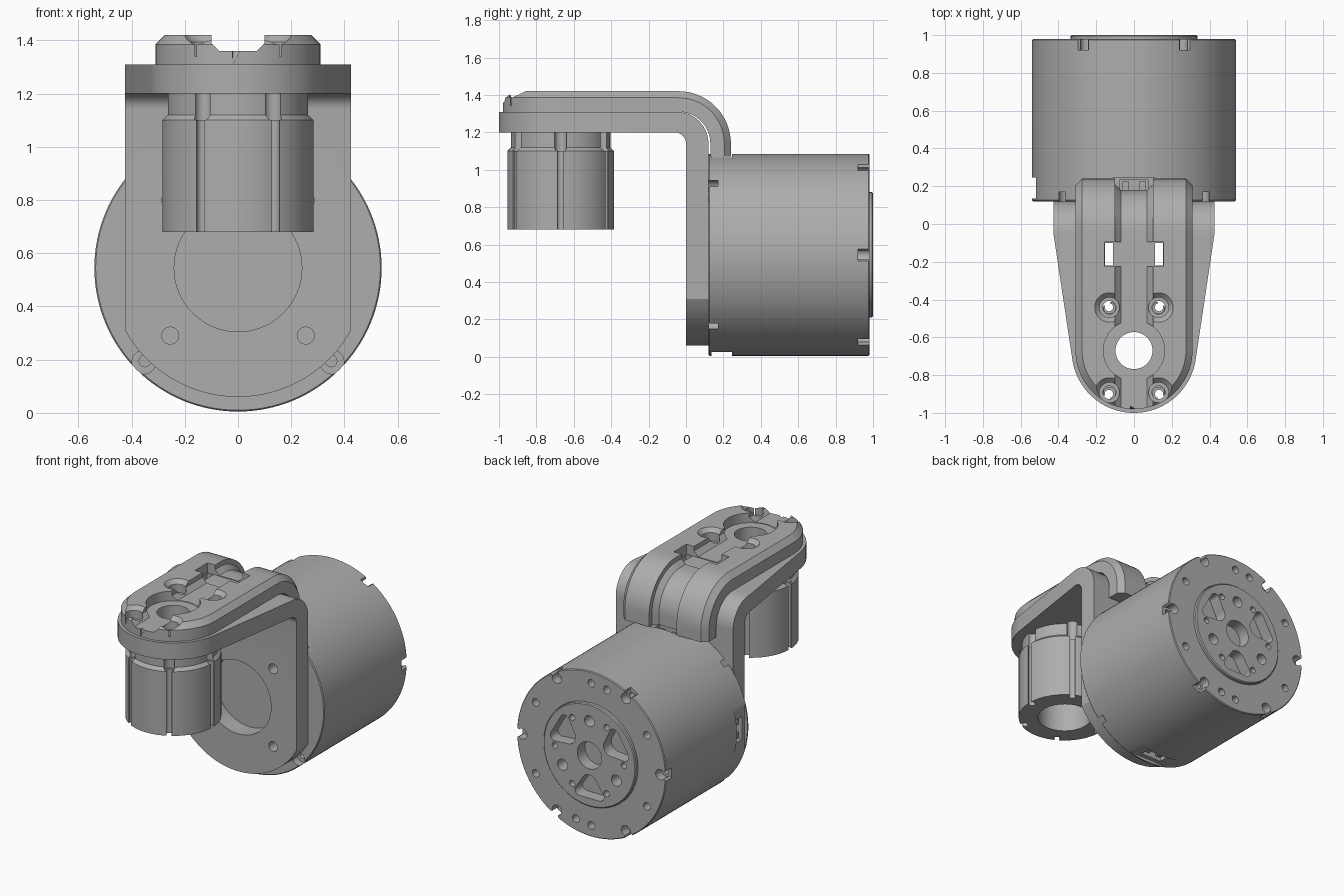
import bpy, bmesh
from math import sin, cos, radians, pi

cube = bpy.data.objects.get("Cube")
if cube:
    bpy.data.objects.remove(cube, do_unlink=True)

grey = bpy.data.materials.new("machined grey")
grey.use_nodes = True
grey.diffuse_color = (0.42, 0.42, 0.42, 1)
grey.node_tree.nodes["Principled BSDF"].inputs["Base Color"].default_value = grey.diffuse_color

DRUM_Z = 0.545   # height of the drum axis
ARM_Y = -0.67    # position of the vertical output axis


def make(name, bm):
    bmesh.ops.recalc_face_normals(bm, faces=bm.faces)
    mesh = bpy.data.meshes.new(name)
    bm.to_mesh(mesh)
    bm.free()
    mesh.materials.append(grey)
    ob = bpy.data.objects.new(name, mesh)
    bpy.context.collection.objects.link(ob)
    return ob


def loft(name, rings):
    """Skin a list of closed rings and cap both ends."""
    bm = bmesh.new()
    loops = [[bm.verts.new(p) for p in ring] for ring in rings]
    n = len(loops[0])
    for a, b in zip(loops, loops[1:]):
        for i in range(n):
            bm.faces.new((a[i], a[(i + 1) % n], b[(i + 1) % n], b[i]))
    bm.faces.new(loops[0])
    bm.faces.new(loops[-1])
    return make(name, bm)


def place(axis, a, b, h):
    return {"x": (h, a, b), "y": (a, h, b), "z": (a, b, h)}[axis]


def prism(name, pts, axis, lo, hi):
    return loft(name, [[place(axis, a, b, h) for a, b in pts] for h in (lo, hi)])


def arc(ca, cb, r, start, end, n=16):
    angles = [radians(start + (end - start) * i / n) for i in range(n + 1)]
    return [(ca + r * cos(t), cb + r * sin(t)) for t in angles]


def cyl(name, axis, ca, cb, r, lo, hi, n=32):
    return prism(name, arc(ca, cb, r, 0, 360, n)[:-1], axis, lo, hi)


def turned(name, axis, ca, cb, profile, n=96):
    """Solid of revolution from (radius, position) pairs."""
    return loft(name, [[place(axis, a, b, h) for a, b in arc(ca, cb, r, 0, 360, n)[:-1]]
                       for r, h in profile])


def box(name, x0, x1, y0, y1, z0, z1):
    return prism(name, [(x0, y0), (x1, y0), (x1, y1), (x0, y1)], "z", z0, z1)


def boolean(target, cutter, operation="DIFFERENCE"):
    cutter.hide_render = True
    mod = target.modifiers.new("cut", "BOOLEAN")
    mod.operation, mod.solver, mod.object = operation, "EXACT", cutter
    bpy.context.view_layer.objects.active = target
    bpy.ops.object.modifier_apply(modifier=mod.name)
    bpy.data.objects.remove(cutter, do_unlink=True)


def polar(r, deg, ca=0, cb=DRUM_Z):
    return ca + r * cos(radians(deg)), cb + r * sin(radians(deg))


# Motor drum with a slim chamfer at both rims
drum = turned("motor_drum", "y", 0, DRUM_Z,
              [(0.535, 0.12), (0.54, 0.126), (0.54, 0.975), (0.535, 0.98)], 128)
for k in range(6):
    # Screw notches round the back rim
    for r, w in ((0.5, 0.034), (0.55, 0.034)):
        boolean(drum, cyl("notch", "y", *polar(r, 60 * k), w, 0.92, 1.0, 20))
    boolean(drum, cyl("notch_screw", "y", *polar(0.5, 60 * k), 0.018, 0.85, 1.0, 16))
for deg in (30, 90, 104, 150, 210, 270, 284, 330):
    boolean(drum, cyl("rim_hole", "y", *polar(0.465, deg), 0.025, 0.9, 1.0, 20))
for deg in (45, 135, 225, 315):
    boolean(drum, cyl("front_notch", "y", *polar(0.5, deg), 0.045, 0.1, 0.17, 24))
    boolean(drum, cyl("front_screw", "y", *polar(0.495, deg), 0.022, 0.1, 0.24, 16))

# Cable sockets on the top, right and bottom of the drum
for i, deg in enumerate((90, 180, 270)):
    for j, (half, y0, y1, depth) in enumerate(((0.145, 0.135, 0.245, 0.52), (0.075, 0.165, 0.235, 0.47))):
        corners = []
        for r, s in ((depth, -half), (depth, half), (0.6, half), (0.6, -half)):
            corners.append((r * cos(radians(deg)) - s * sin(radians(deg)),
                            DRUM_Z + r * sin(radians(deg)) + s * cos(radians(deg))))
        boolean(drum, prism("socket_cut", corners, "y", y0, y1))
    side = ("top", "right", "bottom")[i]
    for s in (-0.045, 0.045):
        ca, cb = polar(0.485, deg)
        ca, cb = ca - s * sin(radians(deg)), cb + s * cos(radians(deg))
        prism(side + "_socket_pin", [(ca - 0.018, cb - 0.018), (ca + 0.018, cb - 0.018),
                                     (ca + 0.018, cb + 0.018), (ca - 0.018, cb + 0.018)],
              "y", 0.175, 0.225)

# Output disc on the back of the drum
disc = turned("output_disc", "y", 0, DRUM_Z, [(0.335, 0.9), (0.335, 0.994), (0.329, 1.0)])
boolean(drum, cyl("disc_seat", "y", 0, DRUM_Z, 0.338, 0.9, 1.1, 96))
boolean(disc, cyl("bore", "y", 0, DRUM_Z, 0.088, 0.92, 1.1))
for k in range(3):
    mid = 30 + 120 * k
    # Rounded triangular pocket: two outer corners and one inner lobe
    pocket = arc(*polar(0.255, mid - 16), 0.035, mid - 100, mid + 5, 8)
    pocket += arc(*polar(0.255, mid + 16), 0.035, mid - 5, mid + 100, 8)
    pocket += arc(*polar(0.185, mid), 0.058, mid + 110, mid + 250, 12)
    boolean(disc, prism("pocket", pocket, "y", 0.92, 1.1))
    boolean(disc, cyl("dowel_hole", "y", *polar(0.225, mid + 60), 0.036, 0.92, 1.1, 24))
    for deg in (mid - 30, mid + 30):
        boolean(disc, cyl("disc_screw", "y", *polar(0.25, deg), 0.02, 0.92, 1.1, 16))

# Bent bracket: side profile trimmed by its plan and front outlines
side_profile = [(-1.1, 1.2)] + arc(-0.06, 1.14, 0.06, 90, 0, 8) + [(0, 0), (0.12, 0)]
side_profile += arc(-0.05, 1.14, 0.17, 0, 90, 14) + [(-1.1, 1.31)]
bracket = prism("bent_bracket", side_profile, "x", -0.425, 0.425)
plan = arc(0, ARM_Y, 0.33, 188, 352, 40) + [(0.425, -0.06), (0.425, 0.3), (-0.425, 0.3), (-0.425, -0.06)]
boolean(bracket, prism("plan_trim", plan, "z", -0.1, 1.6), "INTERSECT")
front = arc(0, DRUM_Z, 0.485, 209, 331, 40) + [(0.425, 0.4), (0.425, 1.5), (-0.425, 1.5), (-0.425, 0.4)]
boolean(bracket, prism("front_trim", front, "y", -1.2, 0.4), "INTERSECT")
boolean(bracket, cyl("window", "y", 0, DRUM_Z, 0.24, -0.1, 0.2, 64))
for deg in (45, 135, 225, 315):
    boolean(bracket, cyl("mount_hole", "y", *polar(0.36, deg), 0.032, -0.1, 0.07, 24))


# Cover strip following the bend; sections are (left/right, offset from the inner face)
def bend_station(t):
    return lambda x, h: (x, -0.04 + (0.17 + h) * sin(t), 1.14 + (0.17 + h) * cos(t))


def straight_station(y):
    return lambda x, h: (x, y, 1.31 + h)


tail = [bend_station(pi / 2 * i / 16) for i in range(17)]
tail.append(lambda x, h: (x, 0.13 + h, 1.07))
half_section = [(0.31, 0), (0.31, 0.075), (0.275, 0.11)]
section = half_section + [(-x, h) for x, h in reversed(half_section)]
rings = []
for i in range(1, 25):
    t = pi / 2 * i / 24
    rings.append([(x * sin(t), ARM_Y - abs(x) * cos(t), 1.31 + h) for x, h in section])
rings += [[st(x, h) for x, h in section] for st in tail]
cover = loft("arm_cover", rings)

# Lengthwise channel with sloped walls
channel = [(-0.07, 0.05), (-0.1, 0.08), (-0.1, 0.16), (0.1, 0.16), (0.1, 0.08), (0.07, 0.05)]
ends = [straight_station(-1.1)] + tail[:-1] + [lambda x, h: (x, 0.13 + h, 1.0)]
boolean(cover, loft("channel", [[st(x, h) for x, h in channel] for st in ends]))
boolean(cover, box("channel_step", -0.155, 0.155, -0.225, -0.095, 1.355, 1.5))
boolean(cover, cyl("round_recess", "z", 0, ARM_Y, 0.162, 1.357, 1.5, 48))

# Through holes shared by the cover and the bracket
for part in (cover, bracket):
    boolean(part, cyl("centre_hole", "z", 0, ARM_Y, 0.098, 1.1, 1.5, 48))
    for s in (-1, 1):
        boolean(part, box("strap_slot", *sorted((s * 0.11, s * 0.153)), -0.22, -0.1, 1.1, 1.5))
        for dy in (-0.222, 0.228):
            boolean(part, cyl("screw_hole", "z", s * 0.13, ARM_Y + dy, 0.035, 1.1, 1.5, 24))
            if part is cover:
                boolean(part, turned("counterbore", "z", s * 0.13, ARM_Y + dy,
                                     [(0.053, 1.34), (0.053, 1.395), (0.083, 1.425), (0.083, 1.5)], 32))

# Hollow fluted sleeve hanging below the arm
sleeve = turned("fluted_sleeve", "z", 0, ARM_Y,
                [(0.285, 0.68), (0.285, 1.1), (0.265, 1.12), (0.265, 1.2)])
boolean(sleeve, cyl("sleeve_bore", "z", 0, ARM_Y, 0.165, 0.5, 1.3, 64))
for k in range(6):
    x, y = polar(0.265, 60 * k, 0, ARM_Y)
    boolean(sleeve, cyl("flute", "z", x, y, 0.022, 0.6, 1.3, 20))
    x, y = polar(0.29, 60 * k, 0, ARM_Y)
    boolean(sleeve, cyl("flute_mouth", "z", x, y, 0.017, 0.6, 1.3, 20))
    x, y = polar(0.262, 60 * k, 0, ARM_Y)
    boolean(sleeve, cyl("flute_head", "z", x, y, 0.032, 1.1, 1.3, 20))

# Smooth the round surfaces while keeping machined edges crisp
for ob in bpy.context.view_layer.objects:
    ob.select_set(ob.type == "MESH" and grey.name in ob.data.materials)
bpy.context.view_layer.objects.active = drum
bpy.ops.object.shade_smooth_by_angle(angle=radians(30))
